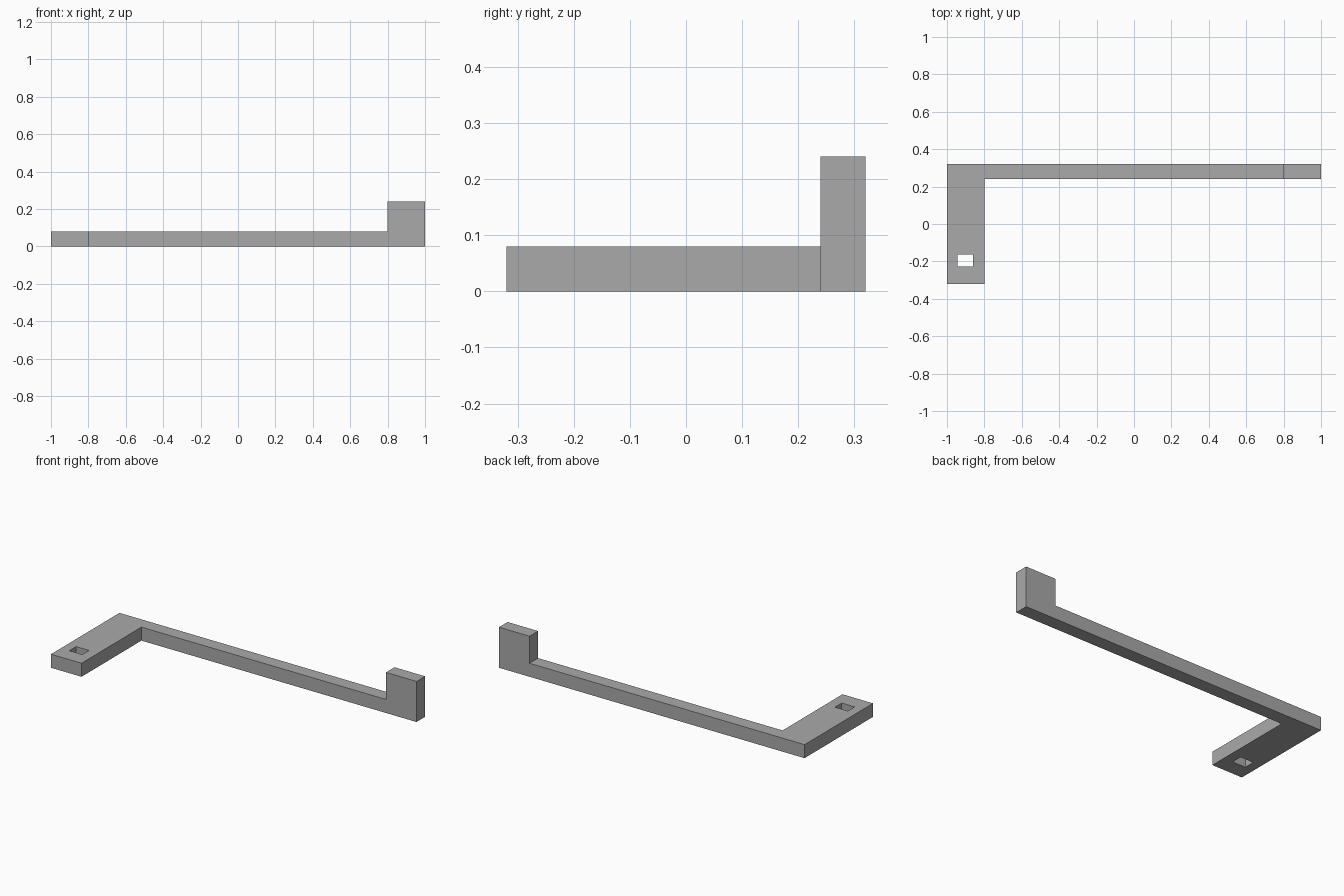
import bpy
import bmesh
from mathutils import Vector

if "Cube" in bpy.data.objects:
    bpy.data.objects.remove(bpy.data.objects["Cube"], do_unlink=True)

THICK = 0.08      # height of the flat bracket
TAB_TOP = 0.24    # height of the upright end

grey = bpy.data.materials.new("plain grey")
grey.use_nodes = True
colour = (0.4, 0.4, 0.4, 1)
grey.diffuse_color = colour
grey.node_tree.nodes["Principled BSDF"].inputs["Base Color"].default_value = colour


def extrude_up(bm, face, height):
    """Extrude one face straight up."""
    result = bmesh.ops.extrude_face_region(bm, geom=[face])
    verts = [g for g in result["geom"] if isinstance(g, bmesh.types.BMVert)]
    bmesh.ops.translate(bm, verts=verts, vec=(0, 0, height))


def add_object(name, bm):
    bmesh.ops.recalc_face_normals(bm, faces=bm.faces[:])
    mesh = bpy.data.meshes.new(name)
    bm.to_mesh(mesh)
    bm.free()
    mesh.materials.append(grey)
    obj = bpy.data.objects.new(name, mesh)
    bpy.context.collection.objects.link(obj)
    return obj


def prism(outline, bottom, height):
    """Closed prism from an xy outline."""
    bm = bmesh.new()
    base = bm.faces.new([bm.verts.new((x, y, bottom)) for x, y in outline])
    top = bmesh.ops.extrude_face_region(bm, geom=[base], use_keep_orig=True)
    verts = [g for g in top["geom"] if isinstance(g, bmesh.types.BMVert)]
    bmesh.ops.translate(bm, verts=verts, vec=(0, 0, height))
    return bm


# L-shaped arm: wide mounting foot on the right, long thin bar along the back
bm = prism([(-1, -0.32), (-0.8, -0.32), (-0.8, 0.24),
            (1, 0.24), (1, 0.32), (-1, 0.32)], 0, THICK)

# Upright tab raised from the left end of the bar
bmesh.ops.bisect_plane(bm, geom=bm.verts[:] + bm.edges[:] + bm.faces[:],
                       plane_co=(0.8, 0, 0), plane_no=(1, 0, 0))
bmesh.ops.recalc_face_normals(bm, faces=bm.faces[:])
tab = next(f for f in bm.faces
           if f.normal.z > 0.9 and f.calc_center_median().x > 0.8)
extrude_up(bm, tab, TAB_TOP - THICK)
bmesh.ops.dissolve_limit(bm, angle_limit=0.01, verts=bm.verts[:], edges=bm.edges[:])
bracket = add_object("bracket_arm", bm)

# Rectangular slot through the mounting foot
slot = add_object("slot_cutter", prism(
    [(-0.945, -0.227), (-0.86, -0.227), (-0.86, -0.163), (-0.945, -0.163)],
    -0.1, 0.3))
slot.hide_render = True
slot.hide_set(True)
cut = bracket.modifiers.new("slot", "BOOLEAN")
cut.operation = "DIFFERENCE"
cut.solver = "EXACT"
cut.object = slot
